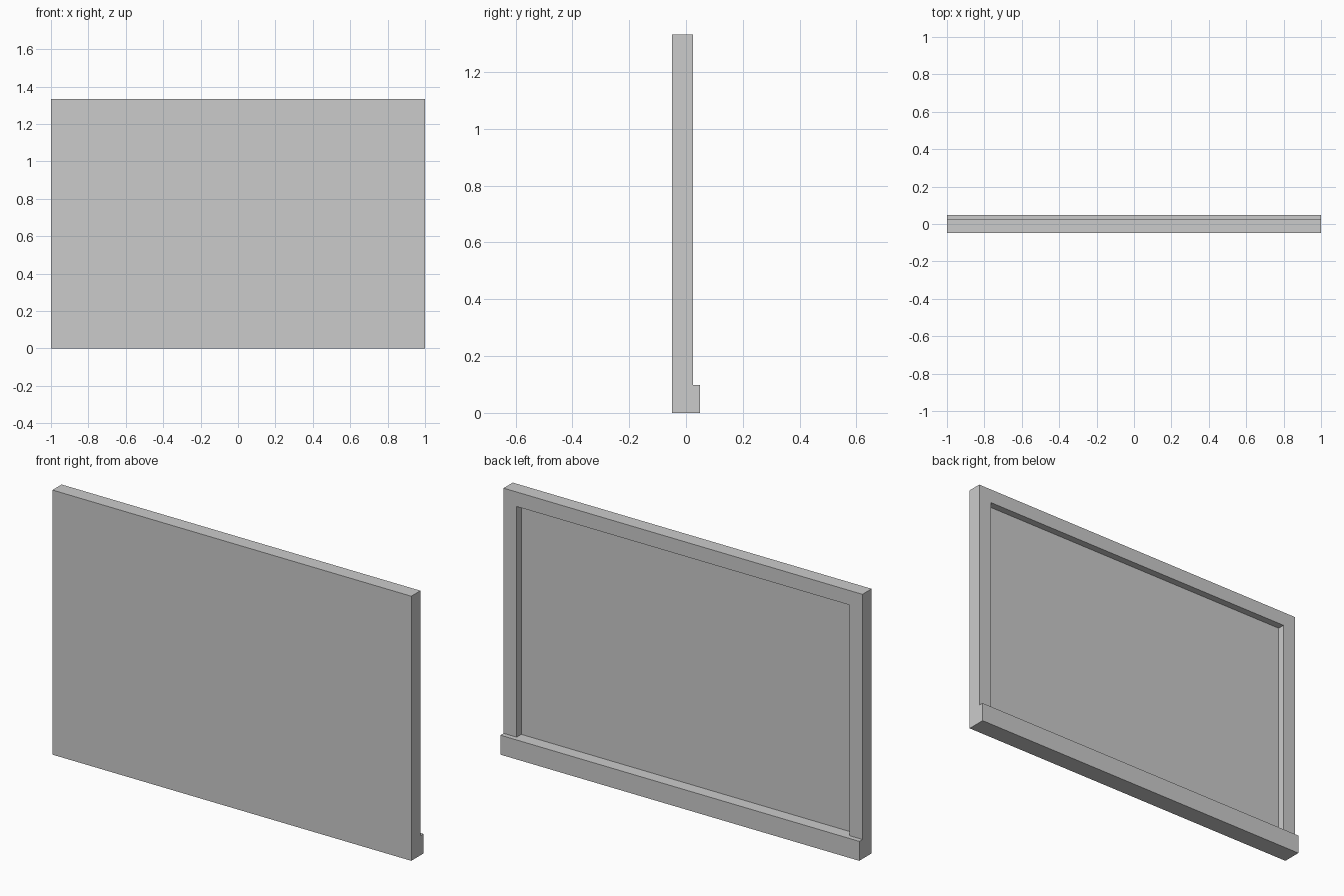
import bpy
import bmesh

W, H = 1.0, 1.333            # half width, full height
FRONT, BACK, LIP = -0.049, 0.024, 0.049
RIM, SILL, RECESS = 0.073, 0.098, -0.013

old = bpy.data.objects.get("Cube")
if old:
    bpy.data.objects.remove(old, do_unlink=True)

grey = bpy.data.materials.new("plain grey")
grey.use_nodes = True
colour = (0.6, 0.6, 0.6, 1)
grey.diffuse_color = colour
grey.node_tree.nodes["Principled BSDF"].inputs["Base Color"].default_value = colour


def finish(name, bm):
    bmesh.ops.recalc_face_normals(bm, faces=bm.faces)
    mesh = bpy.data.meshes.new(name)
    bm.to_mesh(mesh)
    bm.free()
    mesh.materials.append(grey)
    obj = bpy.data.objects.new(name, mesh)
    bpy.context.collection.objects.link(obj)
    return obj


def prism(name, outline, place, vector):
    """Extrude a flat outline along a vector."""
    bm = bmesh.new()
    face = bm.faces.new([bm.verts.new(place(*p)) for p in outline])
    moved = bmesh.ops.extrude_face_region(bm, geom=[face], use_keep_orig=True)
    verts = [v for v in moved["geom"] if isinstance(v, bmesh.types.BMVert)]
    bmesh.ops.translate(bm, verts=verts, vec=vector)
    return finish(name, bm)


# Front panel, with the bottom ledge in the same stepped profile
prism("panel_and_ledge",
      [(FRONT, 0), (LIP, 0), (LIP, SILL), (RECESS, SILL), (RECESS, H), (FRONT, H)],
      lambda y, z: (-W, y, z), (2 * W, 0, 0))

# Raised rim around the sides and top of the back
inner = W - RIM
prism("back_rim",
      [(-W, SILL), (-inner, SILL), (-inner, H - RIM), (inner, H - RIM),
       (inner, SILL), (W, SILL), (W, H), (-W, H)],
      lambda x, z: (x, RECESS, z), (0, BACK - RECESS, 0))
